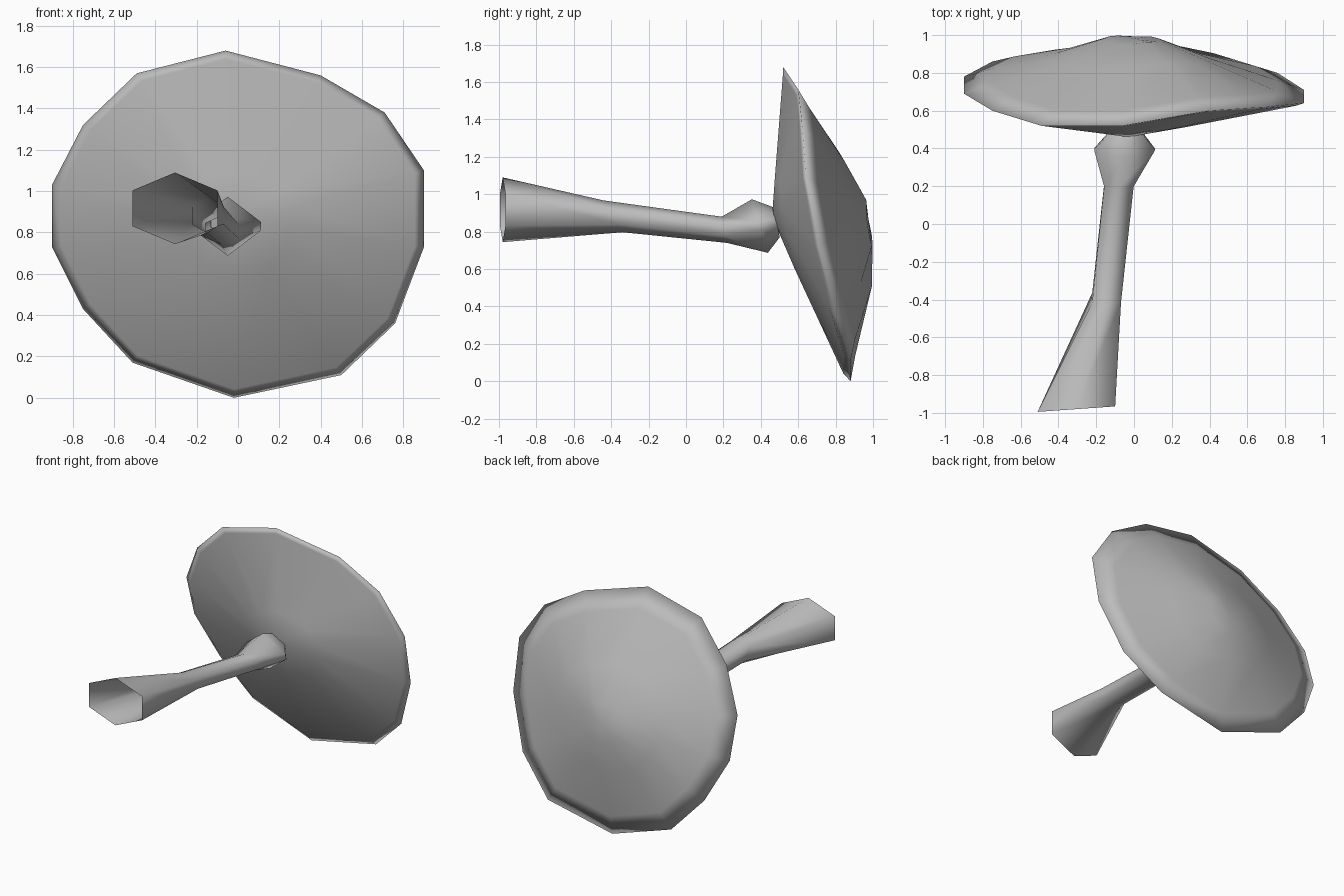
import bpy
import bmesh
import math

cube = bpy.data.objects.get("Cube")
if cube:
    bpy.data.objects.remove(cube, do_unlink=True)

grey = bpy.data.materials.new("plain grey")
grey.use_nodes = True
grey.diffuse_color = (0.5, 0.5, 0.5, 1)
bsdf = grey.node_tree.nodes["Principled BSDF"]
bsdf.inputs["Base Color"].default_value = (0.5, 0.5, 0.5, 1)
bsdf.inputs["Roughness"].default_value = 0.8


def loft(name, rings, first=None, last=None):
    """Skin equal-sized rings, with an optional closing point at either end."""
    bm = bmesh.new()
    loops = [[bm.verts.new(p) for p in ring] for ring in rings]
    n = len(loops[0])
    for i in range(n):
        j = (i + 1) % n
        for a, b in zip(loops, loops[1:]):
            bm.faces.new((a[i], a[j], b[j], b[i]))
    for tip, loop in ((first, loops[0]), (last, loops[-1])):
        if tip:
            point = bm.verts.new(tip)
            for i in range(n):
                bm.faces.new((point, loop[i], loop[(i + 1) % n]))
    bmesh.ops.recalc_face_normals(bm, faces=bm.faces)
    mesh = bpy.data.meshes.new(name)
    bm.to_mesh(mesh)
    bm.free()
    mesh.materials.append(grey)
    mesh.shade_smooth()
    bpy.context.collection.objects.link(bpy.data.objects.new(name, mesh))


# Cap: an uneven, warped rim, scaled inward to the underside and the dome
MID_Y, MID_Z = 0.69, 0.85
rim = [(-0.06, 0.52, 1.68), (0.40, 0.60, 1.56), (0.71, 0.62, 1.38), (0.90, 0.64, 1.10),
       (0.90, 0.71, 0.73), (0.76, 0.80, 0.36), (0.50, 0.88, 0.11), (-0.02, 0.88, 0.0),
       (-0.51, 0.90, 0.17), (-0.75, 0.86, 0.43), (-0.90, 0.78, 0.73), (-0.90, 0.69, 1.03),
       (-0.75, 0.60, 1.32), (-0.49, 0.52, 1.57)]

# Each ring: scale, shift along y, extra shift by height
profile = [(0.3, -0.163, 0), (0.95, -0.02, 0.012), (1, 0, 0),
           (0.84, 0.055, 0), (0.45, 0.18, 0.07), (0.17, 0.28, 0.07)]
cap_rings = []
for scale, lift, tilt in profile:
    ring = []
    for x, y, z in rim:
        dz = (z - MID_Z) * scale
        ring.append((x * scale, MID_Y + (y - MID_Y) * scale + lift + tilt * dz, MID_Z + dz))
    cap_rings.append(ring)

# Small lump low on the dome
x, y, z = cap_rings[4][7]
cap_rings[4][7] = (x, y + 0.065, z + 0.04)
loft("cap", cap_rings, first=(-0.03, 0.46, 0.88), last=(0, 0.98, 0.83))

# Stem: open six-sided tube with a flared foot and a bulb below the cap
# Each section: centre x, y, z, radius x, z, slope of y along x, z, side height
sections = [(-0.305, -0.98, 0.917, 0.237, 0.173, 0.07, 0.0, 1),
            (-0.145, -0.39, 0.882, 0.088, 0.085, 0.0, -0.6, 1),
            (-0.08, 0.205, 0.81, 0.09, 0.07, 0.0, -0.2, 1),
            (-0.05, 0.395, 0.83, 0.185, 0.143, 0.0, -0.3, 0.3),
            (-0.045, 0.485, 0.85, 0.10, 0.08, 0.0, -0.2, 0.6)]
stem_rings = []
for cx, cy, cz, rx, rz, tilt_x, tilt_z, side in sections:
    ring = []
    for k in range(6):
        a = math.pi / 2 - k * math.pi / 3
        dx = rx * math.cos(a)
        dz = rz * math.sin(a) * (1 if k % 3 == 0 else side)
        ring.append((cx + dx, cy + tilt_x * dx + tilt_z * dz, cz + dz))
    stem_rings.append(ring)
loft("stem", stem_rings)
